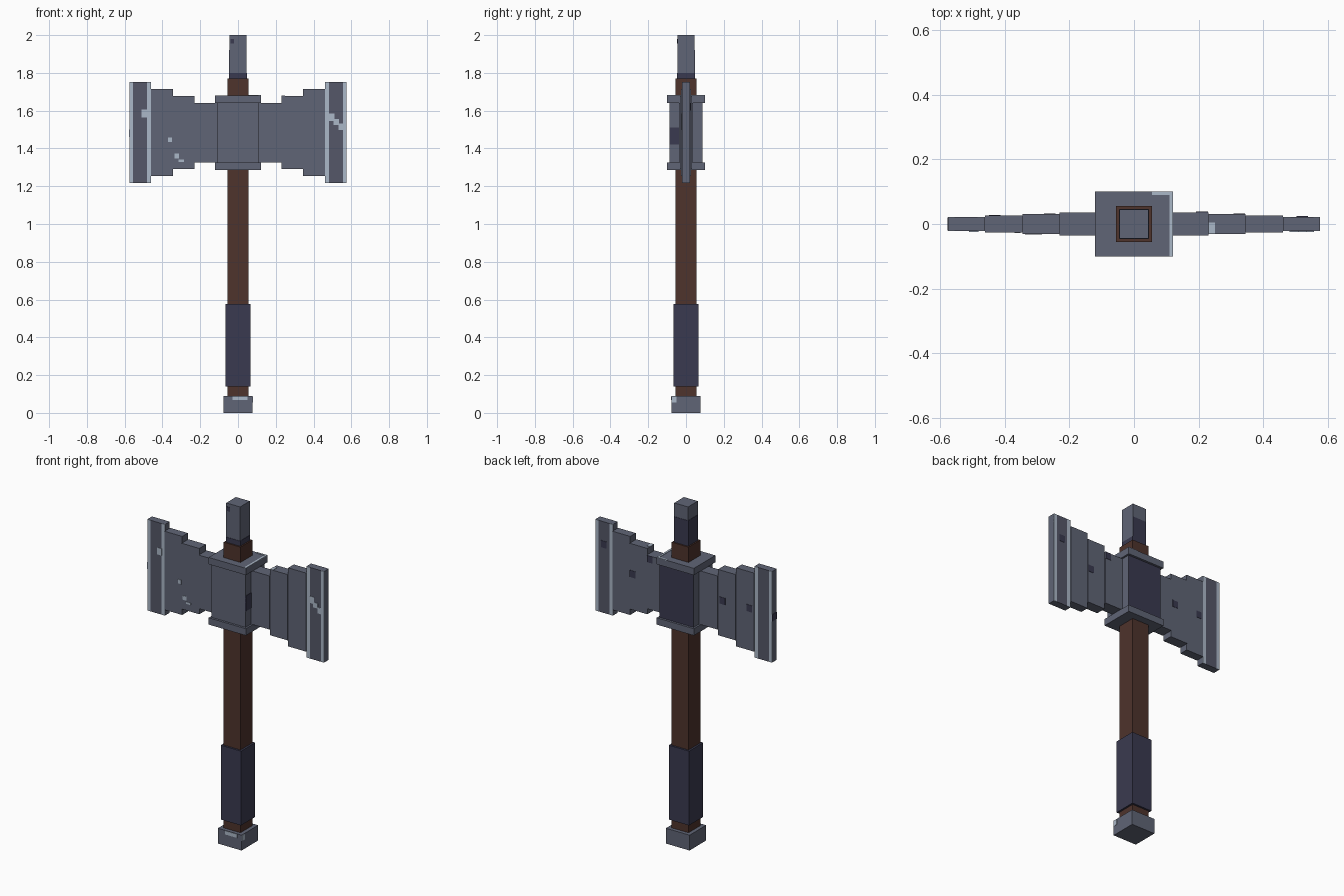
import bpy, bmesh
from mathutils import Vector

cube = bpy.data.objects.get("Cube")
if cube:
    bpy.data.objects.remove(cube, do_unlink=True)


def material(name, color):
    mat = bpy.data.materials.new(name)
    mat.use_nodes = True
    mat.diffuse_color = (*color, 1)
    mat.node_tree.nodes["Principled BSDF"].inputs["Base Color"].default_value = (*color, 1)
    return mat


STEEL = material("steel grey", (0.117, 0.13, 0.18))
DARK_STEEL = material("dark steel", (0.09, 0.096, 0.14))
EDGE = material("worn bright steel", (0.41, 0.48, 0.58))
NAVY = material("dark navy", (0.042, 0.042, 0.08))
WOOD = material("brown wood", (0.077, 0.033, 0.025))


def box(name, x, y, z, mat):
    """Box from (min, max) ranges on each axis."""
    lo, hi = Vector((x[0], y[0], z[0])), Vector((x[1], y[1], z[1]))
    bm = bmesh.new()
    bmesh.ops.create_cube(bm, size=1)
    for v in bm.verts:
        v.co = (lo + hi) / 2 + v.co * (hi - lo)
    mesh = bpy.data.meshes.new(name)
    bm.to_mesh(mesh)
    bm.free()
    mesh.materials.append(mat)
    obj = bpy.data.objects.new(name, mesh)
    bpy.context.collection.objects.link(obj)
    return obj


def post(name, r, z0, z1, mat, ry=None):
    ry = ry or r
    return box(name, (-r, r), (-ry, ry), (z0, z1), mat)


def plate(name, axis, at, u, v, mat):
    """Thin painted plate lying on the plane axis = at; u, v are the other two ranges."""
    ranges = [u, v]
    ranges.insert(axis, (at - 0.002, at + 0.002))
    return box(name, *ranges, mat)


# Shaft
post("pommel", 0.077, 0, 0.09, STEEL)
post("handle", 0.055, 0.05, 1.77, WOOD)
post("grip_wrap", 0.066, 0.14, 0.577, NAVY)
post("top_spike", 0.045, 1.77, 2.0, STEEL)

# Central hub with its back face dark, and two collars
hub = post("hub", 0.11, 1.325, 1.64, STEEL, 0.087)
hub.data.materials.append(NAVY)
for face in hub.data.polygons:
    face.material_index = 1 if face.normal.y > 0.5 else 0
post("lower_collar", 0.121, 1.285, 1.325, STEEL, 0.1)
post("upper_collar", 0.121, 1.64, 1.68, STEEL, 0.1)

# Stepped blades: each step is taller and thinner than the one before
STEPS = [(0.11, 0.23, 1.325, 1.64, 0.036),
         (0.23, 0.345, 1.29, 1.677, 0.031),
         (0.345, 0.46, 1.253, 1.715, 0.026),
         (0.46, 0.575, 1.217, 1.753, 0.02)]
for side, label in ((1, "left"), (-1, "right")):
    for i, (a, b, z0, z1, t) in enumerate(STEPS):
        xs = sorted((side * a, side * b))
        box(f"{label}_blade_step_{i + 1}", xs, (-t, t), (z0, z1), STEEL)
    # Bright strips and darker band on the end step
    for face, where in ((-1, "front"), (1, "back")):
        for part, a, b, mat in (("inner_strip", 0.46, 0.483, EDGE),
                                ("end_band", 0.483, 0.555, DARK_STEEL),
                                ("outer_strip", 0.555, 0.575, EDGE)):
            plate(f"{label}_{where}_{part}", 1, face * 0.02,
                  sorted((side * a, side * b)), (z0, z1), mat)

# Dark lower part of the spike
for name, axis, at in (("back", 1, 0.045), ("right", 0, -0.045)):
    plate(f"spike_{name}_stain", axis, at, (-0.045, 0.045), (1.77, 1.92), NAVY)
for name, axis, at in (("front", 1, -0.045), ("left", 0, 0.045)):
    plate(f"spike_{name}_stain", axis, at, (-0.045, 0.045), (1.77, 1.8), NAVY)
plate("spike_spot", 1, -0.045, (-0.04, -0.02), (1.955, 1.98), NAVY)

# Dark spots
plate("hub_side_stain", 0, 0.11, (-0.087, -0.036), (1.42, 1.51), NAVY)
plate("blade_end_spot", 0, -0.575, (-0.02, 0.02), (1.46, 1.5), NAVY)
for x, y, z in ((0.52, 0.022, 1.62), (0.325, 0.031, 1.5), (0.21, 0.036, 1.62),
                (-0.26, 0.031, 1.5), (-0.43, 0.026, 1.5)):
    plate("back_spot", 1, y, (x - 0.018, x + 0.018), (z - 0.02, z + 0.02), NAVY)

# Bright wear on the front of the blades
for x, y, z, w, h in ((-0.495, 0.022, 1.585, 0.015, 0.02), (-0.36, 0.026, 1.445, 0.01, 0.012),
                      (-0.325, 0.031, 1.36, 0.012, 0.012), (-0.3, 0.031, 1.335, 0.015, 0.006),
                      (0.495, 0.022, 1.565, 0.015, 0.02), (0.52, 0.022, 1.54, 0.015, 0.015),
                      (0.545, 0.022, 1.515, 0.012, 0.018)):
    plate("blade_wear", 1, -y, (x - w, x + w), (z - h, z + h), EDGE)

# Bright wear on collar, blade top and pommel
plate("collar_side_wear", 2, 1.68, (0.109, 0.121), (-0.1, 0.1), EDGE)
plate("collar_back_wear", 2, 1.68, (0.055, 0.121), (0.09, 0.1), EDGE)
plate("blade_top_wear", 2, 1.677, (0.23, 0.25), (-0.03, 0.005), EDGE)
plate("pommel_front_wear", 1, -0.077, (-0.03, 0.05), (0.067, 0.088), EDGE)
plate("pommel_side_wear", 0, 0.077, (-0.077, -0.05), (0.055, 0.088), EDGE)
